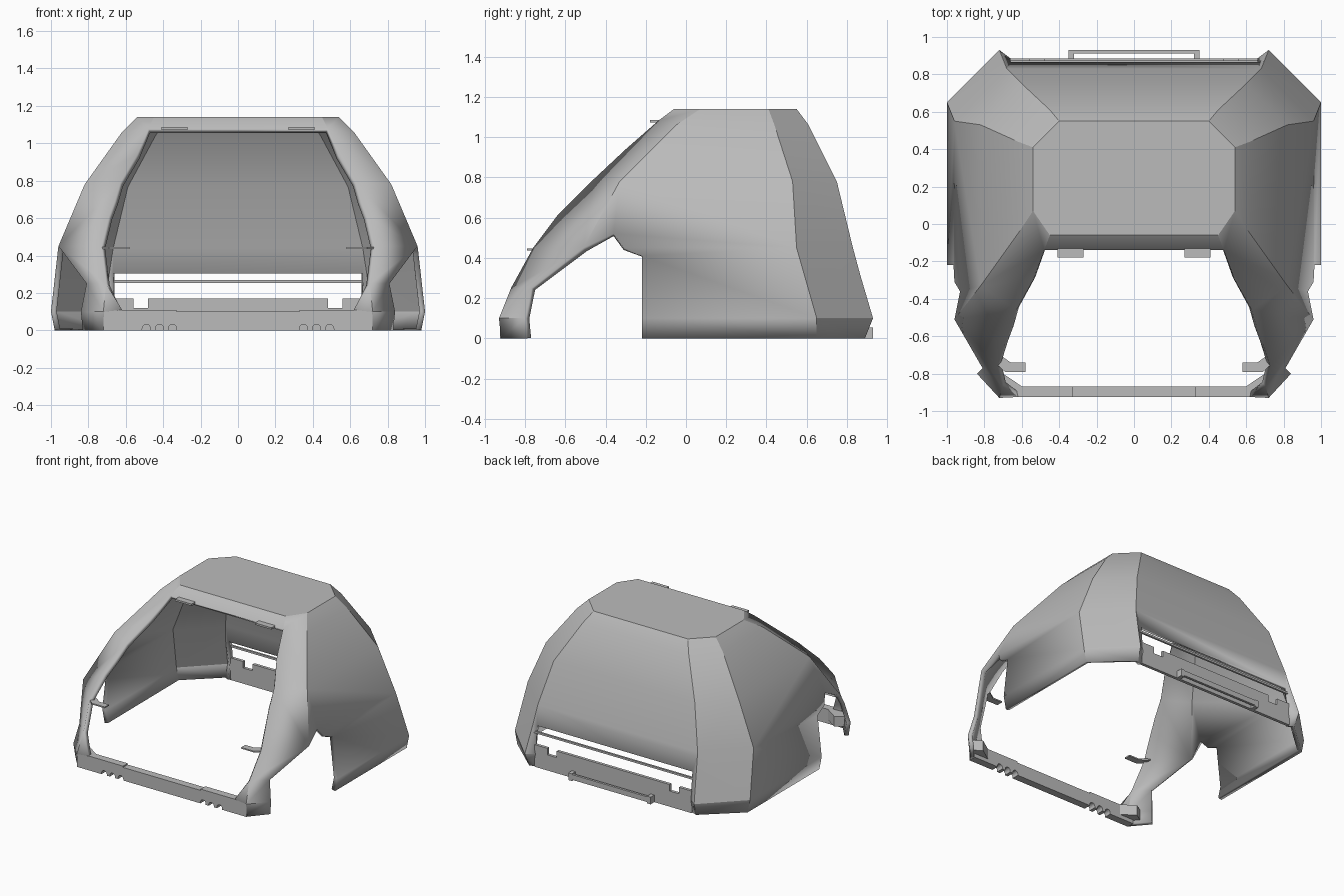
import bpy, bmesh, math
from mathutils import Vector

if "Cube" in bpy.data.objects:
    bpy.data.objects.remove(bpy.data.objects["Cube"], do_unlink=True)

grey = bpy.data.materials.new("plain grey")
grey.use_nodes = True
grey.diffuse_color = (0.5, 0.5, 0.5, 1)
grey.node_tree.nodes["Principled BSDF"].inputs["Base Color"].default_value = (0.5, 0.5, 0.5, 1)


def finish(name, bm):
    mesh = bpy.data.meshes.new(name)
    bm.to_mesh(mesh)
    bm.free()
    mesh.materials.append(grey)
    obj = bpy.data.objects.new(name, mesh)
    bpy.context.collection.objects.link(obj)
    return obj


def prism(name, outline, axis, low, high):
    """Extrude a 2D outline along y (outline in x, z) or z (outline in x, y)."""
    bm = bmesh.new()
    place = (lambda a, b: (a, low, b)) if axis == "y" else (lambda a, b: (a, b, low))
    face = bm.faces.new([bm.verts.new(place(a, b)) for a, b in outline])
    out = bmesh.ops.extrude_face_region(bm, geom=[face])
    shift = Vector((0, high - low, 0)) if axis == "y" else Vector((0, 0, high - low))
    bmesh.ops.translate(bm, vec=shift, verts=[v for v in out["geom"] if isinstance(v, bmesh.types.BMVert)])
    bmesh.ops.recalc_face_normals(bm, faces=bm.faces[:])
    return finish(name, bm)


def box(name, x0, x1, y0, y1, z0, z1):
    return prism(name, [(x0, z0), (x1, z0), (x1, z1), (x0, z1)], "y", y0, y1)


def flip(p):
    return (-p[0], *p[1:])


# Feature lines of the left half of the shell, from the roof down
pillar = [(.54, .07, 1.14), (.62, -.05, 1.06), (.82, -.33, .78), (.96, -.51, .45),
          (.81, -.77, .25), (.84, -.80, .1), (.83, -.79, 0)]
side = [(.54, .41, 1.14), (.62, .44, 1.06), (.82, .53, .78), (.96, .55, .45), (1, .65, .1), (.98, .65, 0)]
rear = [(.40, .55, 1.14), (.45, .61, 1.06), (.60, .75, .78), (.68, .83, .45), (.72, .93, .1), (.71, .89, 0)]
roof_front, lip = (.45, -.06, 1.14), (.48, -.14, 1.08)
inner_high, inner_mid, inner_low = (.63, -.46, .79), (.73, -.76, .45), (.705, -.87, .25)
corner, corner_base = (.72, -.93, .1), (.72, -.92, 0)
arch_peak, arch_back = (.93, -.36, .52), (.96, -.31, .45)
arch_top, arch_mid, arch_base = (.965, -.22, .41), (1, -.22, .1), (.98, -.22, 0)
sill = (.695, .868, .31)

half = [
    # windscreen pillar
    [pillar[0], roof_front, lip, pillar[1]],
    [pillar[1], lip, (.54, -.30, .94), inner_high, pillar[2]],
    [pillar[2], inner_high, (.66, -.56, .69), (.69, -.64, .61), inner_mid, pillar[3]],
    [pillar[3], inner_mid, inner_low, pillar[4]],
    [pillar[4], inner_low, corner, pillar[5]],
    [pillar[5], corner, corner_base, pillar[6]],
    [inner_low, (.62, -.925, .11), corner],
    # side panel around the wheel arch
    [pillar[0], pillar[1], side[1], side[0]],
    [pillar[1], pillar[2], side[2], side[1]],
    [pillar[2], pillar[3], arch_peak, arch_back, side[3], side[2]],
    [arch_back, arch_top, arch_mid, side[4], side[3]],
    [arch_mid, arch_base, side[5], side[4]],
    # rear window edge
    [rear[3], sill, rear[4], (.66, .885, .1), (.66, .865, .31)],
    [rear[4], rear[5], (.66, .87, 0), (.66, .885, .1)],
]
half += [[side[i], side[i + 1], rear[i + 1], rear[i]] for i in range(3)]
half += [[side[3], side[4], rear[4], sill, rear[3]], [side[4], side[5], rear[5], rear[4]]]

# Faces that cross the middle: roof, roof lip and back panel
roof = [rear[0], side[0], pillar[0], roof_front]
across = [roof + [flip(p) for p in reversed(roof)],
          [roof_front, lip, flip(lip), flip(roof_front)]]
across += [[a, b, flip(b), flip(a)] for a, b in zip(rear[:3], rear[1:4])]
across += [[rear[3], (.66, .865, .31), (-.66, .865, .31), flip(rear[3])]]

bm = bmesh.new()
for poly in half + [[flip(p) for p in poly] for poly in half] + across:
    bm.faces.new([bm.verts.new(p) for p in poly])
bmesh.ops.remove_doubles(bm, verts=bm.verts[:], dist=.0005)
bmesh.ops.recalc_face_normals(bm, faces=bm.faces[:])
top = max(bm.faces, key=lambda f: f.calc_center_median().z)
if top.normal.z < 0:
    bmesh.ops.reverse_faces(bm, faces=bm.faces[:])
shell = finish("body_shell", bm)
solid = shell.modifiers.new("thickness", "SOLIDIFY")
solid.thickness = .03
solid.offset = -1
solid.use_even_offset = True
bpy.context.view_layer.objects.active = shell
shell.select_set(True)
bpy.ops.object.shade_smooth_by_angle(angle=math.radians(20))

# Front bumper bar with three round notches on each side
outline = [(-.72, 0)]
for cx in (-.49, -.42, -.35, .35, .42, .49):
    outline += [(cx - .022 * math.cos(math.pi * i / 8), .01 + .022 * math.sin(math.pi * i / 8)) for i in range(9)]
    outline[-9:] = [(cx - .022, 0)] + outline[-9:] + [(cx + .022, 0)]
outline += [(.72, 0), (.72, .1), (.63, .11), (.33, .11), (.33, .1), (-.33, .1), (-.33, .11), (-.63, .11), (-.72, .1)]
prism("front_bumper", outline, "y", -.925, -.868)

# Rear lower panel with two slots, the thin bar above it and the tow rail
edge = [(.67, 0), (.67, .17), (.56, .17), (.56, .12), (.48, .12), (.48, .17)]
prism("rear_lower_panel", edge + [flip(p) for p in reversed(edge)], "y", .862, .885)
box("rear_window_bar", -.68, .68, .86, .875, .253, .268)
box("rear_rail", -.35, .35, .912, .93, .01, .05)

for s, label in ((1, "left"), (-1, "right")):
    box(label + "_rail_mount", *sorted((s * .32, s * .35)), .88, .93, .0, .055)
    # flat mirror hook on the pillar
    hook = [(.58, -.79), (.69, -.79), (.735, -.75), (.73, -.69), (.66, -.74), (.58, -.74)]
    prism(label + "_pillar_hook", [(s * x, y) for x, y in hook], "z", .436, .446)
    # roof lip tab
    box(label + "_roof_tab", *sorted((s * .27, s * .41)), -.178, -.10, 1.072, 1.086)
    # bumper corner gusset
    gusset = [(.60, -.868), (.70, -.80), (.76, -.84), (.72, -.92), (.60, -.92)]
    prism(label + "_bumper_gusset", [(s * x, y) for x, y in gusset], "z", .03, .11)
